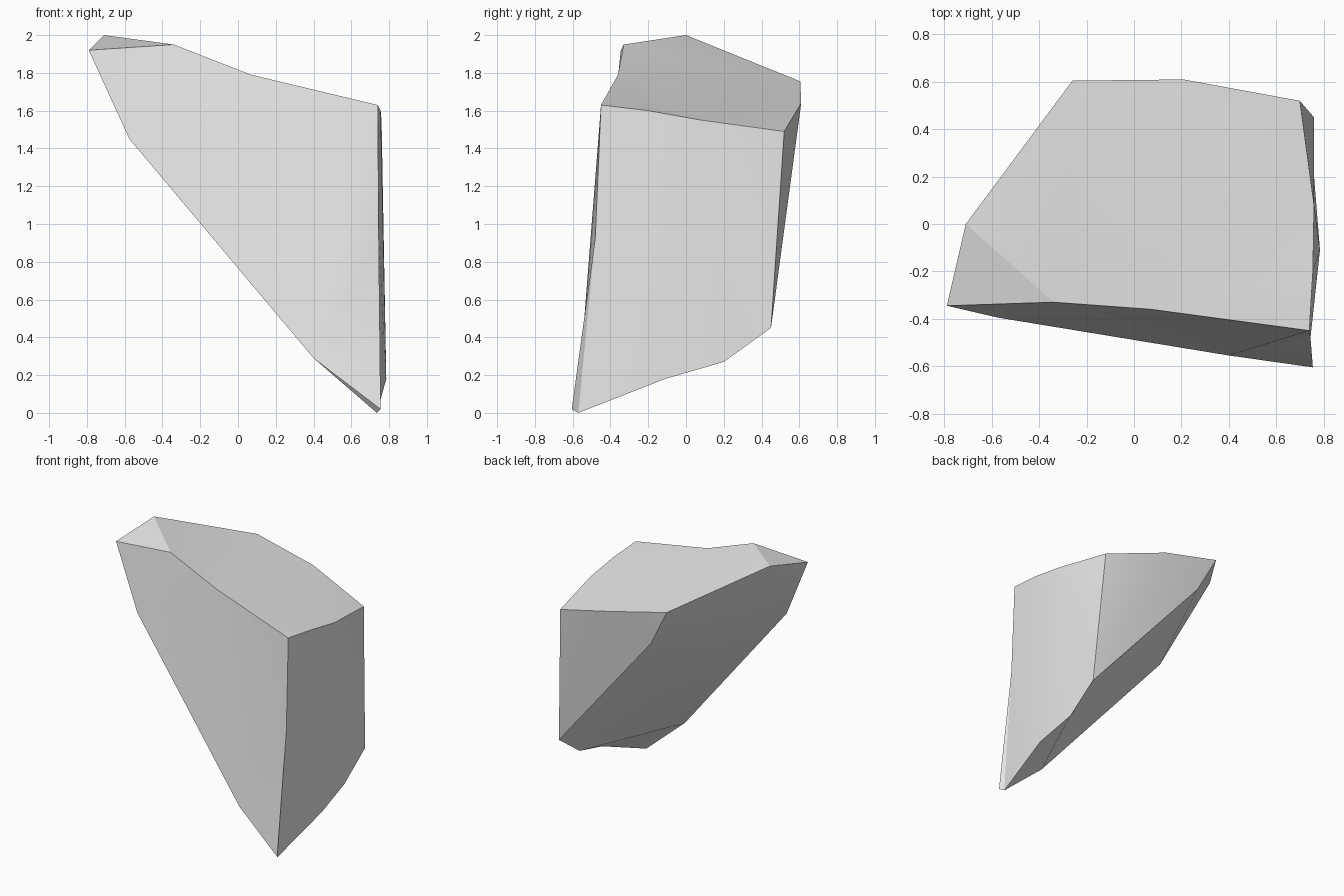
import bpy
import bmesh
from mathutils import Vector

cube = bpy.data.objects.get("Cube")
if cube:
    bpy.data.objects.remove(cube, do_unlink=True)


def make_material(name, colour):
    material = bpy.data.materials.new(name)
    material.use_nodes = True
    material.diffuse_color = colour
    material.node_tree.nodes["Principled BSDF"].inputs["Base Color"].default_value = colour
    return material


# Corners of the broken stone slab
corners = {
    # front rim
    "tip_front": (-.79, -.345, 1.92),
    "ridge": (-.34, -.33, 1.95),
    "saddle": (.07, -.36, 1.79),
    "shoulder": (.74, -.45, 1.63),
    "side_front": (.745, -.48, .93),
    "toe_front": (.755, -.605, .02),
    "heel": (.4, -.555, .29),
    "jaw": (-.575, -.395, 1.45),
    # top rim
    "tip_back": (-.71, 0, 2),
    "back_peak": (-.26, .605, 1.755),
    "back_mid": (.21, .61, 1.64),
    "back_corner": (.7, .52, 1.49),
    "side_top_a": (.755, -.2, 1.6),
    "side_top_b": (.76, .08, 1.55),
    # lower rim
    "back_under": (-.11, .58, 1.47),
    "low_back": (.76, .45, .45),
    "low_mid": (.76, .2, .27),
    "low_front": (.785, -.11, .18),
    "toe": (.735, -.57, 0),
}

# Facets, grouped by the side of the stone they form
facets = {
    "front": [
        "tip_front ridge saddle jaw",
        "jaw saddle shoulder side_front heel",
        "heel side_front toe_front",
    ],
    "top": [
        "tip_front tip_back ridge",
        "ridge tip_back back_peak",
        "ridge back_peak back_mid saddle",
        "saddle back_mid side_top_b side_top_a",
        "saddle side_top_a shoulder",
        "back_mid back_corner side_top_b",
    ],
    "side": [
        "shoulder side_top_a side_front",
        "side_top_a low_front toe side_front",
        "side_top_a side_top_b low_mid low_front",
        "side_top_b back_corner low_back low_mid",
        "side_front toe toe_front",
    ],
    "back": [
        "back_corner back_mid low_back",
        "back_mid back_peak back_under low_back",
    ],
    "underside": [
        "tip_front jaw tip_back",
        "tip_back jaw back_under back_peak",
        "jaw heel low_back back_under",
        "heel low_mid low_back",
        "heel toe low_front low_mid",
        "heel toe_front toe",
    ],
}

bm = bmesh.new()
verts = {name: bm.verts.new(Vector(place)) for name, place in corners.items()}
for side in facets.values():
    for facet in side:
        bm.faces.new([verts[name] for name in facet.split()])
bmesh.ops.triangulate(bm, faces=bm.faces[:])
bmesh.ops.recalc_face_normals(bm, faces=bm.faces[:])

mesh = bpy.data.meshes.new("stone_shard")
bm.to_mesh(mesh)
bm.free()
mesh.materials.append(make_material("light_grey_stone", (.8, .8, .8, 1)))

shard = bpy.data.objects.new("stone_shard", mesh)
bpy.context.collection.objects.link(shard)

# Soft shading across each side, crisp edges between sides
bpy.ops.object.select_all(action="DESELECT")
shard.select_set(True)
bpy.context.view_layer.objects.active = shard
bpy.ops.object.shade_smooth_by_angle(angle=.52)
